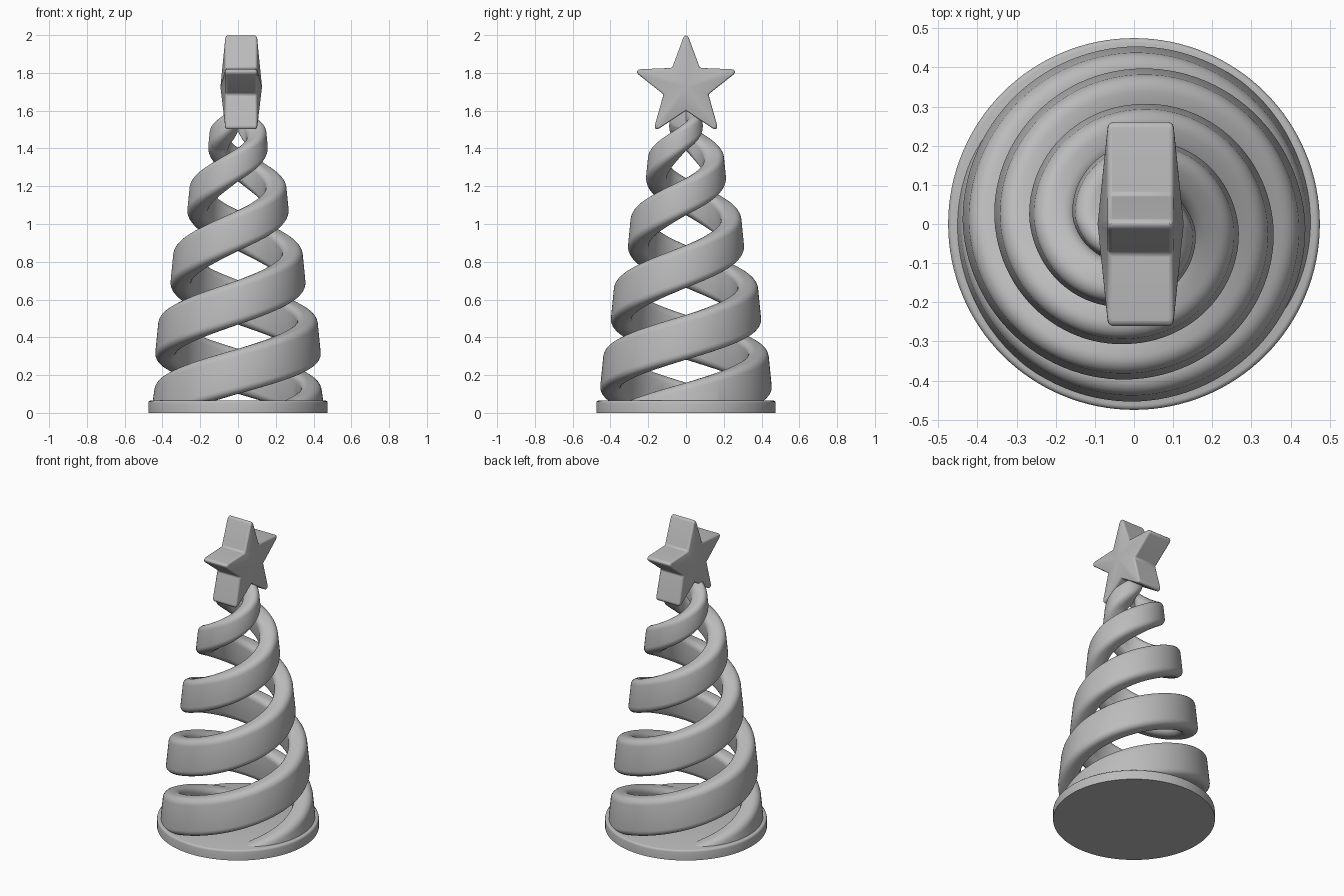
import bpy, bmesh
from math import sin, cos, pi, radians

cube = bpy.data.objects.get("Cube")
if cube:
    bpy.data.objects.remove(cube, do_unlink=True)

grey = bpy.data.materials.new("plain grey")
grey.use_nodes = True
COLOUR = (0.5, 0.5, 0.5, 1)
grey.diffuse_color = COLOUR
grey.node_tree.nodes["Principled BSDF"].inputs["Base Color"].default_value = COLOUR


def finish(name, bm, angle):
    bmesh.ops.recalc_face_normals(bm, faces=bm.faces)
    mesh = bpy.data.meshes.new(name)
    bm.to_mesh(mesh)
    bm.free()
    mesh.materials.append(grey)
    obj = bpy.data.objects.new(name, mesh)
    bpy.context.collection.objects.link(obj)
    bpy.ops.object.select_all(action="DESELECT")
    obj.select_set(True)
    bpy.context.view_layer.objects.active = obj
    bpy.ops.object.shade_smooth_by_angle(angle=radians(angle))
    return obj


def lookup(table, key):
    """Linear interpolation in a list of (key, value) pairs."""
    for (k0, v0), (k1, v1) in zip(table, table[1:]):
        if key <= k1:
            t = max(0, (key - k0) / (k1 - k0))
            return v0 + (v1 - v0) * t
    return table[-1][1]


# Round base plate
bm = bmesh.new()
bmesh.ops.create_cone(bm, cap_ends=True, segments=128, radius1=0.475, radius2=0.475, depth=0.065)
bmesh.ops.translate(bm, verts=bm.verts, vec=(0, 0, 0.0325))
top_edges = [e for e in bm.edges if all(v.co.z > 0.06 for v in e.verts)]
bmesh.ops.bevel(bm, geom=top_edges, offset=0.012, segments=3, affect="EDGES", profile=0.5)
finish("base_plate", bm, 40)

# Two tapering ribbons that wind up from the base
THICK, LEAN, STEPS = 0.11, 0.1, 260
# Height of the ribbon centre after each quarter turn
CLIMB = [(-2, -0.14), (-1, 0.04), (0, 0.22), (1, 0.4), (2, 0.585), (3, 0.775),
         (4, 0.965), (5, 1.145), (6, 1.315), (7, 1.465), (8, 1.58)]
RADIUS = [(0.0, 0.452), (0.22, 0.446), (0.4, 0.43), (0.58, 0.39), (0.77, 0.35), (0.96, 0.3),
          (1.14, 0.262), (1.31, 0.205), (1.46, 0.152), (1.58, 0.075)]
HEIGHT = [(0.0, 0.24), (0.6, 0.235), (0.96, 0.215), (1.3, 0.18), (1.58, 0.13)]


def ribbon_section(height):
    """Rounded rectangle as (outward distance, height) pairs."""
    r, points = 0.04, []
    for i, (sx, sz) in enumerate([(1, 1), (-1, 1), (-1, -1), (1, -1)]):
        for k in range(6):
            a = pi / 2 * (i + k / 5)
            points.append((sx * (THICK / 2 - r) + r * cos(a),
                           sz * (height / 2 - r) + r * sin(a)))
    return points


def ribbon(name, turn):
    bm = bmesh.new()
    rings = []
    for s in range(STEPS + 1):
        quarter = -1.8 + 9.8 * s / STEPS
        z = lookup(CLIMB, quarter)
        a = turn + (quarter - 1) * pi / 2
        ring = []
        for u, w in ribbon_section(lookup(HEIGHT, z)):
            d = lookup(RADIUS, z) - THICK / 2 + u - LEAN * w
            ring.append(bm.verts.new((d * cos(a), d * sin(a), max(0.01, z + w))))
        rings.append(ring)
    for r0, r1 in zip(rings, rings[1:]):
        for i in range(len(r0)):
            j = (i + 1) % len(r0)
            bm.faces.new((r0[i], r0[j], r1[j], r1[i]))
    bm.faces.new(rings[0])
    bm.faces.new(rings[-1])
    finish(name, bm, 60)


ribbon("spiral_ribbon_a", 0)
ribbon("spiral_ribbon_b", pi)

# Five-pointed star with blunt tips and a raised centre on both faces
bm = bmesh.new()
CX, CZ, HALF = 0.017, 1.725, 0.083
TIP = [(-0.0155, 0.258), (-0.008, 0.273), (0.008, 0.273), (0.0155, 0.258)]
NOTCH = (0.125 * sin(pi / 5), 0.125 * cos(pi / 5))
outline = []
for arm in range(5):
    a = arm * 2 * pi / 5
    for p, q in TIP + [NOTCH]:
        outline.append((p * cos(a) + q * sin(a), CZ + q * cos(a) - p * sin(a)))
sides = [[bm.verts.new((CX + s * HALF, y, z)) for y, z in outline] for s in (-1, 1)]
peaks = [bm.verts.new((CX + s * 0.11, 0, CZ)) for s in (-1, 1)]
for i in range(len(outline)):
    j = (i + 1) % len(outline)
    bm.faces.new((sides[0][i], sides[0][j], sides[1][j], sides[1][i]))
    for side, peak in zip(sides, peaks):
        bm.faces.new((side[i], side[j], peak))
star = finish("top_star", bm, 20)
soften = star.modifiers.new("soft edges", "BEVEL")
soften.width, soften.segments = 0.01, 3
soften.limit_method, soften.angle_limit = "ANGLE", radians(60)
soften.use_clamp_overlap = False
